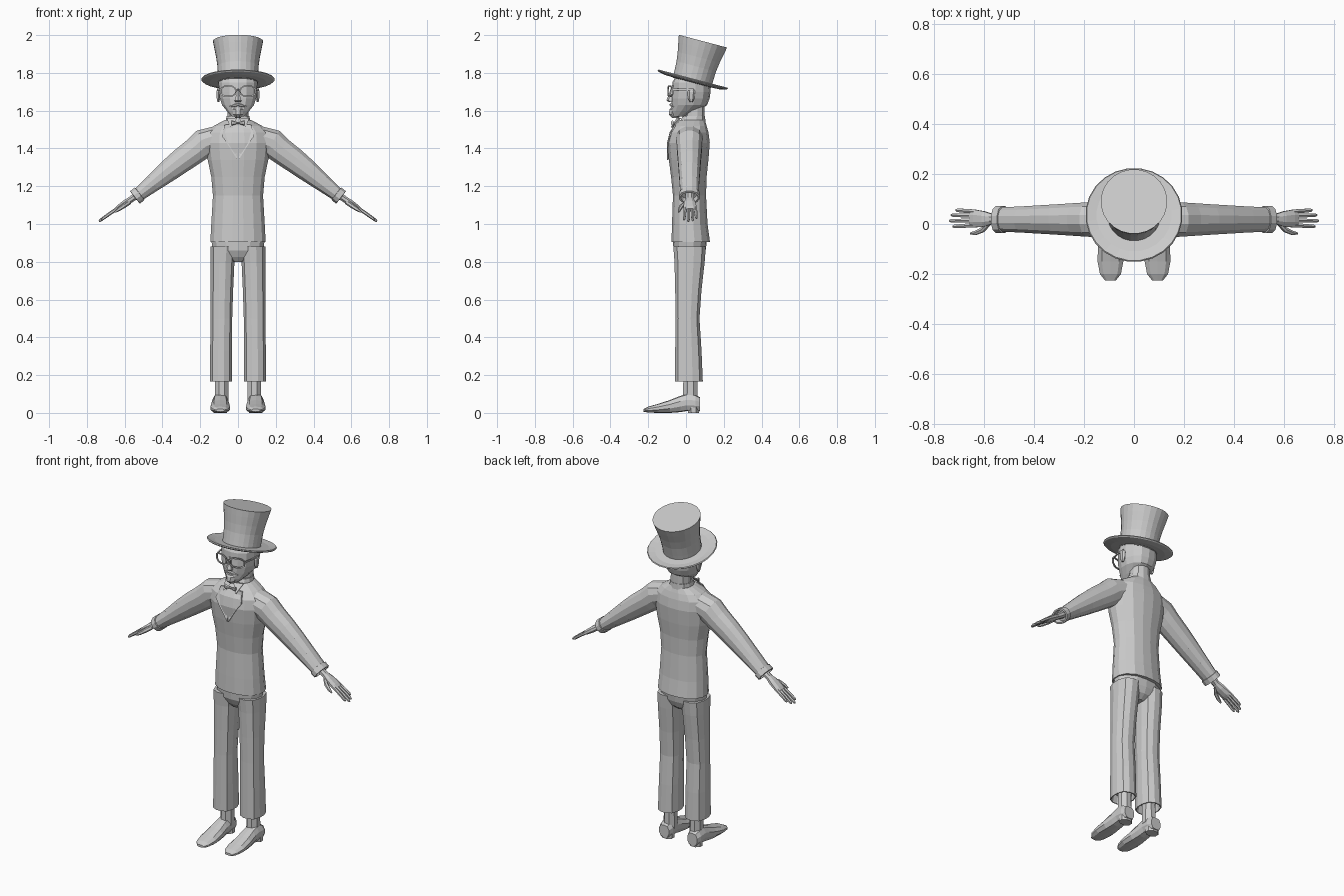
import bpy, bmesh, math
from mathutils import Vector

mat = bpy.data.materials.new("light grey")
mat.diffuse_color = (0.6, 0.6, 0.6, 1)
X, Y, Z = Vector((1, 0, 0)), Vector((0, 1, 0)), Vector((0, 0, 1))


def finish(name, bm, side=1):
    if side < 0:
        bmesh.ops.scale(bm, vec=(-1, 1, 1), verts=bm.verts)
    bmesh.ops.recalc_face_normals(bm, faces=bm.faces)
    me = bpy.data.meshes.new(name)
    bm.to_mesh(me)
    bm.free()
    me.materials.append(mat)
    ob = bpy.data.objects.new(name, me)
    bpy.context.collection.objects.link(ob)
    return ob


def loft(name, rings, n=12, p=2.3, side=1, closed=False):
    """Skin superellipse rings given as (centre, half axis u, half axis v)."""
    bm = bmesh.new()
    loops = []
    for c, u, v in rings:
        loop = []
        for i in range(n):
            a = 2 * math.pi * (i + 0.5) / n
            ca, sa = math.cos(a), math.sin(a)
            k = (abs(ca) ** p + abs(sa) ** p) ** (-1 / p)
            loop.append(bm.verts.new(Vector(c) + u * ca * k + v * sa * k))
        loops.append(loop)
    pairs = list(zip(loops, loops[1:]))
    if closed:
        pairs.append((loops[-1], loops[0]))
    else:
        bm.faces.new(loops[0])
        bm.faces.new(loops[-1])
    for a, b in pairs:
        for i in range(n):
            j = (i + 1) % n
            bm.faces.new((a[i], a[j], b[j], b[i]))
    return finish(name, bm, side)


def upright(name, rows, n=12, p=2.3, cx=0, side=1):
    """Rows of (z, half width, y front, y back)."""
    return loft(name, [((cx, (f + b) / 2, z), X * w, Y * (b - f) / 2)
                       for z, w, f, b in rows], n, p, side)


def plate(name, pts, side=1, thick=0.008):
    bm = bmesh.new()
    f = bm.faces.new([bm.verts.new(q) for q in pts])
    r = bmesh.ops.extrude_face_region(bm, geom=[f])
    bmesh.ops.translate(bm, vec=(0, thick, 0),
                        verts=[g for g in r["geom"] if isinstance(g, bmesh.types.BMVert)])
    return finish(name, bm, side)


# Tilted top hat: crown and shallow dished brim
tilt = math.radians(14.8)
axis = Vector((0, math.sin(tilt), math.cos(tilt)))
across = Vector((0, math.cos(tilt), -math.sin(tilt)))
base = Vector((0, 0.034, 1.757))
hat = lambda name, prof: loft(name, [(base + axis * h, X * r, across * r)
                                     for h, r in prof], 24, 2)
hat("hat_crown", [(-0.01, 0.106), (0.03, 0.107), (0.08, 0.109), (0.13, 0.116),
                  (0.18, 0.126), (0.218, 0.133)])
hat("hat_brim", [(-0.008, 0.1), (-0.006, 0.15), (0.002, 0.188), (0.008, 0.194),
                 (0.013, 0.19), (0.006, 0.15), (0.006, 0.1)])

# Head, neck and face
upright("head", [(1.57, 0.035, -0.075, 0.0), (1.595, 0.058, -0.08, 0.06),
                 (1.63, 0.086, -0.077, 0.112), (1.665, 0.098, -0.078, 0.125),
                 (1.70, 0.103, -0.075, 0.13), (1.75, 0.104, -0.072, 0.128),
                 (1.79, 0.09, -0.05, 0.12)], 14, 2.2)
upright("neck", [(1.5, 0.058, -0.01, 0.1), (1.64, 0.055, -0.005, 0.1)])
upright("nose", [(1.645, 0.018, -0.09, -0.06), (1.655, 0.02, -0.104, -0.06),
                 (1.68, 0.012, -0.093, -0.06), (1.72, 0.009, -0.08, -0.06)], 6)
upright("beard", [(1.562, 0.016, -0.075, -0.035), (1.58, 0.028, -0.093, -0.03),
                  (1.605, 0.03, -0.089, -0.04), (1.615, 0.02, -0.082, -0.05)], 8)
loft("moustache", [((x, -0.078 + abs(x) * 0.25, 1.632 - abs(x) * 0.25), Y * r, Z * r * 0.8)
                   for x, r in [(-0.045, 0.003), (-0.02, 0.01), (0, 0.009),
                                (0.02, 0.01), (0.045, 0.003)]], 6)

# Jacket body
upright("jacket", [(0.905, 0.148, -0.078, 0.128), (1.0, 0.143, -0.075, 0.115),
                   (1.15, 0.134, -0.07, 0.107), (1.25, 0.143, -0.08, 0.11),
                   (1.34, 0.162, -0.092, 0.12), (1.43, 0.172, -0.1, 0.127),
                   (1.485, 0.166, -0.088, 0.12), (1.52, 0.128, -0.065, 0.11),
                   (1.55, 0.072, -0.035, 0.1)], 16)
# Hips under the jacket hem
upright("trouser_seat", [(0.8, 0.03, -0.03, 0.06), (0.825, 0.085, -0.05, 0.09),
                         (0.86, 0.135, -0.066, 0.104), (0.92, 0.144, -0.07, 0.112)], 14)
upright("shirt_collar", [(1.53, 0.07, -0.04, 0.105), (1.572, 0.061, -0.018, 0.102)])

# Wrist-to-fingertip frame of the hand
d = Vector((0.83, 0, -0.555)).normalized()
t = Vector((-d.z, 0, d.x))
wrist = Vector((0.54, 0.02, 1.148))

for s, tag in ((1, "left"), (-1, "right")):
    # Sleeve with turned-in cuff: (x, z, axis angle down, half height, half depth)
    rows = [(0.11, 1.455, 15, 0.066, 0.075), (0.18, 1.428, 30, 0.078, 0.07),
            (0.225, 1.39, 38, 0.072, 0.067), (0.30, 1.335, 38, 0.067, 0.062),
            (0.367, 1.283, 38, 0.06, 0.058), (0.45, 1.217, 38, 0.048, 0.053),
            (0.52, 1.161, 38, 0.038, 0.05), (0.521, 1.16, 38, 0.043, 0.056),
            (0.545, 1.141, 38, 0.043, 0.056), (0.546, 1.14, 38, 0.034, 0.046),
            (0.525, 1.157, 38, 0.03, 0.04)]
    loft(tag + "_sleeve", [((x, 0.018, z), Y * hy, Vector((math.sin(math.radians(a)), 0,
          math.cos(math.radians(a)))) * h) for x, z, a, h, hy in rows], 12, 2.2, s)
    # Hand with four fingers and a thumb
    loft(tag + "_palm", [(wrist + d * l + Y * y, Y * w, t * h) for l, y, w, h in
         [(-0.02, 0, 0.024, 0.019), (0.035, 0, 0.022, 0.017), (0.07, 0, 0.032, 0.018),
          (0.115, 0.002, 0.037, 0.014), (0.135, 0.003, 0.035, 0.01)]], 8, 2.5, s)
    for i, (y, l) in enumerate([(-0.025, 0.222), (-0.006, 0.238), (0.013, 0.23), (0.03, 0.208)]):
        loft(f"{tag}_finger_{i + 1}", [(wrist + d * q + Y * (y + (q - 0.12) * y * 2) - t * dip,
             Y * r, t * r) for q, r, dip in
             [(0.115, 0.0095, 0), (0.17, 0.009, 0), (l - 0.01, 0.008, 0.002), (l, 0.004, 0.003)]],
             6, 2, s)
    loft(tag + "_thumb", [(wrist + d * q + Y * y - t * 0.008, Y * r, t * r) for q, y, r in
         [(0.045, -0.012, 0.012), (0.08, -0.042, 0.012), (0.115, -0.055, 0.01),
          (0.14, -0.058, 0.005)]], 6, 2, s)

    # Trouser leg with a hollow end, ankle and shoe
    loft(tag + "_trouser_leg", [((cx, (f + b) / 2, z), X * w, Y * (b - f) / 2)
         for z, cx, w, f, b in
         [(0.21, 0.09, 0.05, -0.045, 0.075), (0.165, 0.09, 0.055, -0.055, 0.084),
          (0.165, 0.09, 0.06, -0.06, 0.09), (0.33, 0.089, 0.059, -0.058, 0.083),
          (0.5, 0.088, 0.058, -0.056, 0.072), (0.65, 0.085, 0.06, -0.058, 0.083),
          (0.8, 0.082, 0.064, -0.062, 0.1), (0.88, 0.078, 0.068, -0.068, 0.106)]], 12, 2.6, s)
    upright(tag + "_ankle", [(0.06, 0.038, -0.02, 0.065), (0.22, 0.036, -0.015, 0.062)],
            8, 2.2, 0.086, s)
    loft(tag + "_shoe", [((0.094, y, (lo + hi) / 2), X * w, Z * (hi - lo) / 2)
         for y, w, lo, hi in
         [(-0.225, 0.022, 0.006, 0.02), (-0.2, 0.042, 0.002, 0.033), (-0.15, 0.052, 0, 0.047),
          (-0.085, 0.05, 0, 0.068), (-0.03, 0.044, 0.004, 0.09), (0.005, 0.042, 0.01, 0.1),
          (0.05, 0.042, 0.008, 0.095), (0.075, 0.033, 0.01, 0.082)]], 10, 3.2, s)
    upright(tag + "_shoe_heel", [(0, 0.037, 0.01, 0.07), (0.03, 0.038, 0.008, 0.073)],
            8, 3, 0.094, s)

    # Ear, spectacle rim and temple
    upright(tag + "_ear", [(1.645, 0.006, 0.02, 0.035), (1.665, 0.01, 0.01, 0.045),
                           (1.7, 0.012, 0.008, 0.05), (1.715, 0.006, 0.02, 0.04)],
            6, 2, 0.104, s)
    rim = []
    for i in range(12):
        a = 2 * math.pi * i / 12
        k = (abs(math.cos(a)) ** 3 + abs(math.sin(a)) ** 3) ** (-1 / 3)
        out = X * math.cos(a) * k + Z * math.sin(a) * k
        c = Vector((0.052 + out.x * 0.04, 0, 1.703 + out.z * 0.027))
        c.y = -0.095 + c.x ** 2 * 3
        rim.append((c, out * 0.005, Y * 0.005))
    loft(tag + "_spectacle_rim", rim, 4, 2, s, closed=True)
    loft(tag + "_spectacle_temple", [((x, y, 1.712), X * 0.004, Z * 0.006) for x, y in
         [(0.093, -0.07), (0.104, -0.02), (0.109, 0.04)]], 4, 2, s)

    # Shirt collar point and jacket lapel
    plate(tag + "_collar_point", [(0.004, -0.05, 1.56), (0.06, -0.035, 1.56),
                                  (0.04, -0.082, 1.51)], s)
    plate(tag + "_lapel", [(0.03, -0.068, 1.53), (0.07, -0.062, 1.525), (0.085, -0.092, 1.465),
                           (0.06, -0.1, 1.43), (0.004, -0.1, 1.34)], s)

loft("spectacle_bridge", [((x, -0.095, 1.71), Y * 0.004, Z * 0.004)
                          for x in (-0.015, 0.015)], 4, 2)
# Small bow tie at the collar
loft("bow_tie", [((x, -0.072, 1.535), Y * 0.007, Z * h) for x, h in
                 [(-0.035, 0.015), (-0.008, 0.006), (0.008, 0.006), (0.035, 0.015)]], 6, 3)
